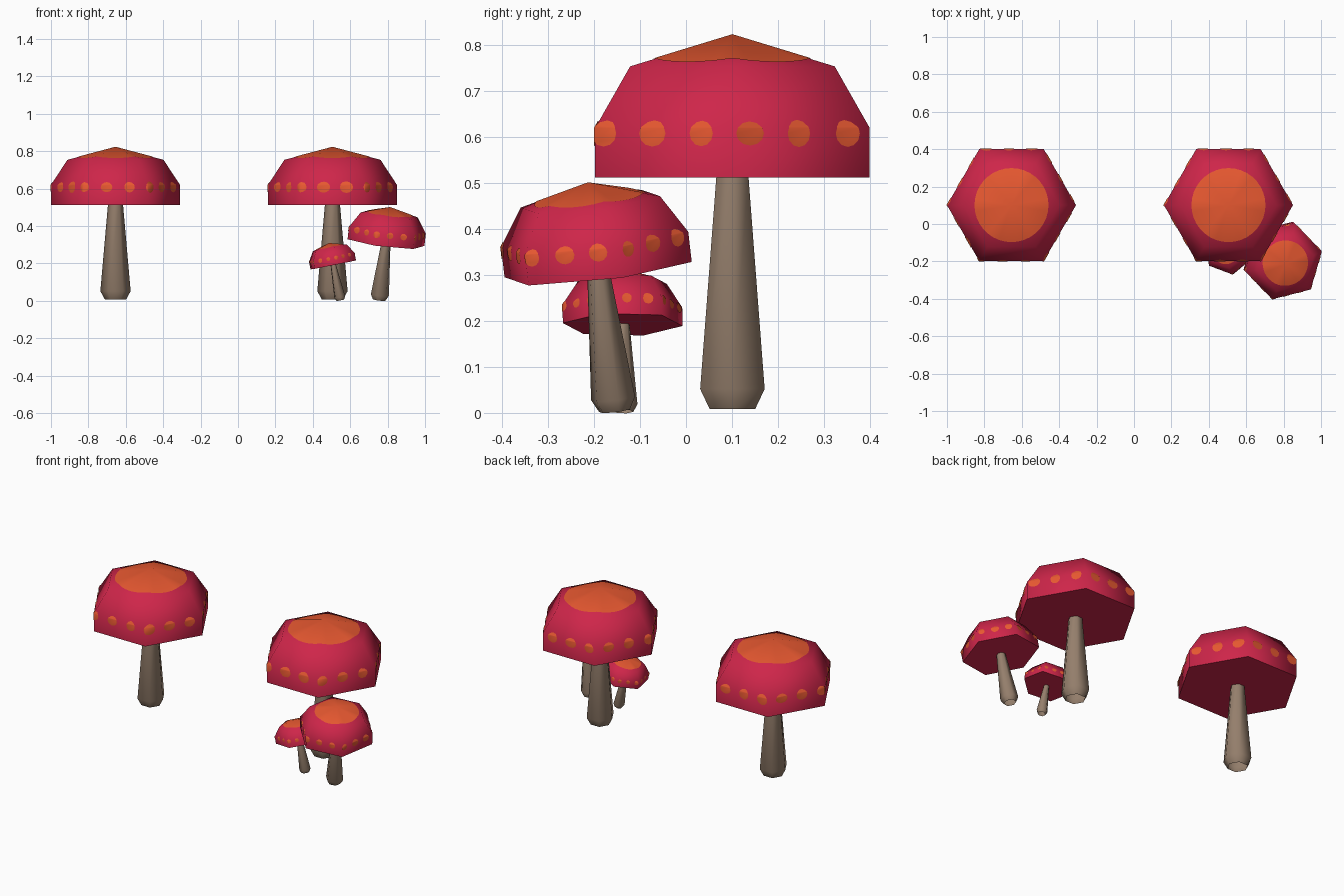
import bpy, bmesh, math, random
from mathutils import Vector, Matrix

if "Cube" in bpy.data.objects:
    bpy.data.objects.remove(bpy.data.objects["Cube"])

random.seed(4)


def material(name, rgb):
    m = bpy.data.materials.new(name)
    m.diffuse_color = (*rgb, 1)
    m.use_nodes = True
    m.node_tree.nodes["Principled BSDF"].inputs["Base Color"].default_value = m.diffuse_color
    return m


RED = material("cap red", (0.62, 0.019, 0.068))
ORANGE = material("spot orange", (0.80, 0.098, 0.030))
BROWN = material("stem brown", (0.30, 0.212, 0.150))

# (radius, height) profiles, swept with six sides
CAP = [(0.345, 0.512), (0.345, 0.62), (0.257, 0.754)]
APEX = 0.822
STEM = [(0.057, 0.008), (0.081, 0.052), (0.040, 0.518)]


def hex_point(s, r, z):
    """Point on a hexagon of radius r; s counts sides from the front left corner."""
    k = math.floor(s + 1e-6)
    a, b = (Vector((r * math.cos(t), r * math.sin(t), z))
            for t in (math.radians(240 + 60 * k), math.radians(300 + 60 * k)))
    return a.lerp(b, s - k)


def cap_radius(z):
    (r0, z0), (r1, z1) = CAP[1:]
    return r0 if z <= z0 else r0 + (r1 - r0) * (z - z0) / (z1 - z0)


def finish(bm, name, mat, place):
    me = bpy.data.meshes.new(name)
    bm.to_mesh(me)
    bm.free()
    me.materials.append(mat)
    me.shade_smooth()
    me.set_sharp_from_angle(angle=math.radians(65))
    ob = bpy.data.objects.new(name, me)
    ob.matrix_world = place
    bpy.context.collection.objects.link(ob)


def sweep(bm, profile):
    rings = [[bm.verts.new(hex_point(i, r, z)) for i in range(6)] for r, z in profile]
    for lo, hi in zip(rings, rings[1:]):
        for i in range(6):
            j = (i + 1) % 6
            bm.faces.new((lo[i], lo[j], hi[j], hi[i]))
    return rings


def fan(bm, ring, tip):
    tip = bm.verts.new(tip)
    for i in range(len(ring)):
        bm.faces.new((ring[i], ring[(i + 1) % len(ring)], tip))


def mushroom(label, x, y, scale=1, turn=0, lean=(0, 0)):
    tilt = Vector((0, 0, 1)).rotation_difference(Vector((*lean, 1))).to_matrix().to_4x4()
    place = (Matrix.Translation((x, y, 0)) @ tilt
             @ Matrix.Rotation(math.radians(turn), 4, 'Z') @ Matrix.Scale(scale, 4))

    # stem, open at the foot
    bm = bmesh.new()
    sweep(bm, STEM)
    finish(bm, label + "_stem", BROWN, place)

    # cap with flat underside
    bm = bmesh.new()
    rings = sweep(bm, CAP)
    fan(bm, rings[-1], (0, 0, APEX))
    bm.faces.new(rings[0][::-1])
    finish(bm, label + "_cap", RED, place)

    # round patch lying on the cap top
    bm = bmesh.new()
    slope = (APEX - CAP[2][1]) / (CAP[2][0] * math.cos(math.pi / 6))
    ring = []
    for i in range(36):
        t = math.radians(i * 10)
        apothem = 0.198 * math.cos(math.radians((i * 10) % 60 - 30))
        ring.append(bm.verts.new((0.198 * math.cos(t), 0.198 * math.sin(t),
                                  APEX + 0.002 - slope * apothem)))
    fan(bm, ring, (0, 0, APEX + 0.002))
    finish(bm, label + "_top_patch", ORANGE, place)

    # spots: flat ellipses cut at the cap edges, then wrapped on the cap
    bm = bmesh.new()
    for n in range(17):
        s = n * 6 / 17 + 0.01
        rx, rz = random.uniform(0.08, 0.105), random.uniform(0.026, 0.032)
        bm.faces.new([bm.verts.new((s + rx * math.cos(t), 0, 0.608 + rz * math.sin(t)))
                      for t in (math.tau * i / 12 for i in range(12))])
    cuts = [((0, 0, CAP[1][1]), (0, 0, 1))] + [((k, 0, 0), (1, 0, 0)) for k in range(7)]
    for co, no in cuts:
        bmesh.ops.bisect_plane(bm, geom=bm.verts[:] + bm.edges[:] + bm.faces[:],
                               plane_co=co, plane_no=no)
    for v in bm.verts:
        v.co = hex_point(v.co.x, cap_radius(v.co.z) + 0.003, v.co.z)
    finish(bm, label + "_spots", ORANGE, place)


mushroom("left_mushroom", -0.655, 0.101)
mushroom("right_mushroom", 0.505, 0.101)
mushroom("medium_mushroom", 0.755, -0.155, 0.617, 14, (0.116, -0.116))
mushroom("small_mushroom", 0.548, -0.136, 0.383, 40, (-0.2, -0.01))
